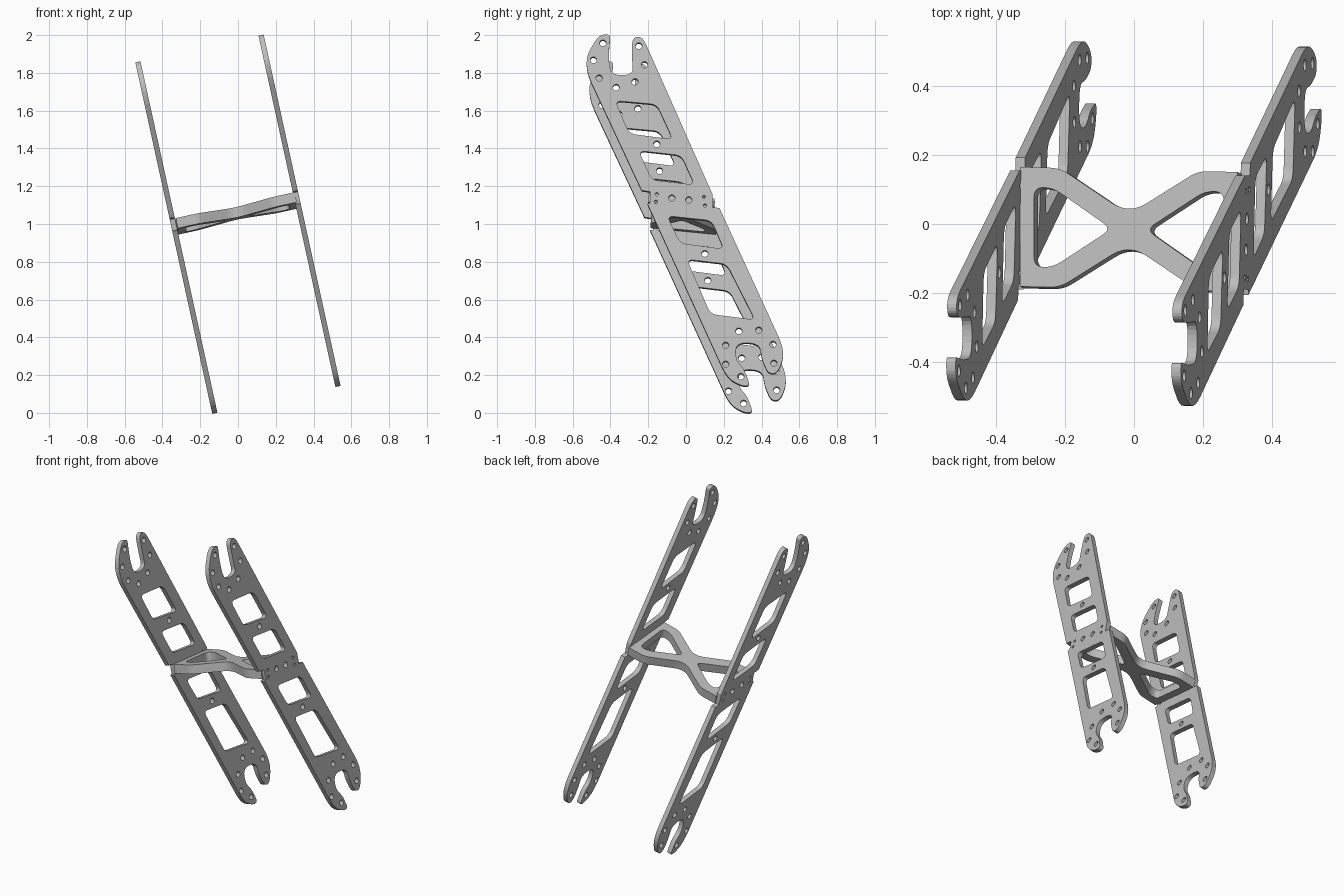
import bpy
import bmesh
import math
from mathutils import Matrix, Vector

cube = bpy.data.objects.get("Cube")
if cube:
    bpy.data.objects.remove(cube, do_unlink=True)

grey = bpy.data.materials.new("plain_grey")
grey.use_nodes = True
GREY = (0.5, 0.5, 0.5, 1)
grey.diffuse_color = GREY
grey.node_tree.nodes["Principled BSDF"].inputs["Base Color"].default_value = GREY


def rounded(corners, radius=None, steps=6):
    """Round each corner (y, z, r) of a closed polygon."""
    pts = [Vector(c[:2]) for c in corners]
    out = []
    for i, p in enumerate(pts):
        r = radius if radius is not None else corners[i][2]
        if not r:
            out.append(p)
            continue
        before, after = pts[i - 1] - p, pts[(i + 1) % len(pts)] - p
        a = p + before.normalized() * min(r, before.length * 0.49)
        b = p + after.normalized() * min(r, after.length * 0.49)
        for k in range(steps + 1):
            t = k / steps
            out.append(a * (1 - t) ** 2 + p * 2 * t * (1 - t) + b * t * t)
    return out


def circle(y, z, r=0.017, n=16):
    return [Vector((y + r * math.cos(math.tau * i / n),
                    z + r * math.sin(math.tau * i / n))) for i in range(n)]


def cut_plate(name, loops, half_thickness, matrix):
    """Extrude an outline with holes, then place it with a matrix."""
    curve = bpy.data.curves.new(name + "_profile", "CURVE")
    curve.dimensions = "2D"
    curve.fill_mode = "BOTH"
    curve.extrude = half_thickness
    for loop in loops:
        spline = curve.splines.new("POLY")
        spline.points.add(len(loop) - 1)
        for point, p in zip(spline.points, loop):
            point.co = (p.x, p.y, 0, 1)
        spline.use_cyclic_u = True
    profile = bpy.data.objects.new(name + "_profile", curve)
    bpy.context.scene.collection.objects.link(profile)
    deps = bpy.context.evaluated_depsgraph_get()
    mesh = bpy.data.meshes.new_from_object(profile.evaluated_get(deps))
    bpy.data.objects.remove(profile, do_unlink=True)
    bm = bmesh.new()
    bm.from_mesh(mesh)
    bmesh.ops.remove_doubles(bm, verts=bm.verts, dist=0.0001)
    bm.transform(matrix)
    bmesh.ops.recalc_face_normals(bm, faces=bm.faces)
    for f in bm.faces:
        f.smooth = False
    bm.to_mesh(mesh)
    bm.free()
    mesh.name = name
    mesh.materials.clear()
    mesh.materials.append(grey)
    obj = bpy.data.objects.new(name, mesh)
    bpy.context.scene.collection.objects.link(obj)
    return obj


# Side plate outline: upper fork, waist notch, lower fork, waist notch
outline = rounded([
    (0.14, 1.155, 0), (-0.23, 1.99, 0.05), (-0.285, 1.985, 0.04),
    (-0.285, 1.86, 0.04), (-0.28, 1.785, 0.07), (-0.40, 1.785, 0.07),
    (-0.41, 1.89, 0.04), (-0.40, 2.0, 0.02), (-0.46, 2.0, 0.05),
    (-0.55, 1.85, 0.12), (-0.235, 1.175, 0), (-0.19, 1.168, 0),
    (-0.19, 1.108, 0), (-0.205, 1.106, 0), (0.215, 0.185, 0.07),
    (0.29, 0.14, 0.05), (0.34, 0.14, 0.025), (0.31, 0.225, 0.03),
    (0.262, 0.28, 0.04), (0.265, 0.37, 0.06), (0.39, 0.365, 0.07),
    (0.40, 0.285, 0.03), (0.435, 0.205, 0.03), (0.485, 0.205, 0.05),
    (0.527, 0.32, 0.09), (0.177, 1.082, 0), (0.14, 1.085, 0)])

# Four slanted windows along the plate
windows = [rounded(w, 0.035) for w in (
    [(-0.375, 1.65), (-0.155, 1.63), (-0.07, 1.445), (-0.30, 1.475)],
    [(-0.25, 1.385), (-0.025, 1.36), (0.045, 1.205), (-0.18, 1.23)],
    [(-0.10, 1.04), (0.135, 1.015), (0.20, 0.865), (-0.03, 0.895)],
    [(0.005, 0.81), (0.215, 0.785), (0.365, 0.49), (0.13, 0.52)])]

# Bolt holes: upper fork, between windows, waist row, lower fork
holes = [circle(y, z) for y, z in (
    (-0.44, 1.955), (-0.49, 1.865), (-0.46, 1.77), (-0.37, 1.72),
    (-0.27, 1.75), (-0.22, 1.84), (-0.25, 1.94), (-0.155, 1.42),
    (0.10, 0.84), (-0.075, 1.135), (0.015, 1.125),
    (0.28, 0.43), (0.385, 0.435), (0.46, 0.36), (0.465, 0.26),
    (0.29, 0.19), (0.21, 0.255), (0.21, 0.355))]
holes += [circle(y, z, 0.009, 10) for y, z in (
    (-0.16, 1.115), (-0.155, 1.155), (0.095, 1.14), (0.10, 1.095))]

# Both side plates lean the same way; the right one sits lower
for name, shift in (("left_side_plate", (0, 0, 0)),
                    ("right_side_plate", (-0.652, 0.015, -0.142))):
    lean = Matrix(((0, -0.219, 0.977, 0.317 + 0.219 * 1.11),
                   (1, 0, 0, 0),
                   (0, 1, 0.215, 0),
                   (0, 0, 0, 1)))
    cut_plate(name, [outline] + windows + holes, 0.014,
              Matrix.Translation(shift) @ lean)

# Crossed brace between the plates, mirrored about its centre
quarter = [(0.315, 0.173, 0), (0.20, 0.173, 0.03)]
top = quarter + [(0, 0.043, 0.06)] + [(-x, y, r) for x, y, r in reversed(quarter)]
brace = rounded(top + [(-x, -y, r) for x, y, r in top])
opening = [(0.275, 0.115), (0.22, 0.115), (0.05, 0), (0.22, -0.115), (0.275, -0.115)]
brace_openings = [rounded([(s * x, y) for x, y in opening], 0.03) for s in (1, -1)]
tilt = Matrix(((1, 0, -0.21, -0.009),
               (-0.023, 1, 0.1, -0.018),
               (0.218, -0.1, 0.97, 1.056),
               (0, 0, 0, 1)))
cut_plate("cross_brace", [brace] + brace_openings, 0.0275, tilt)
